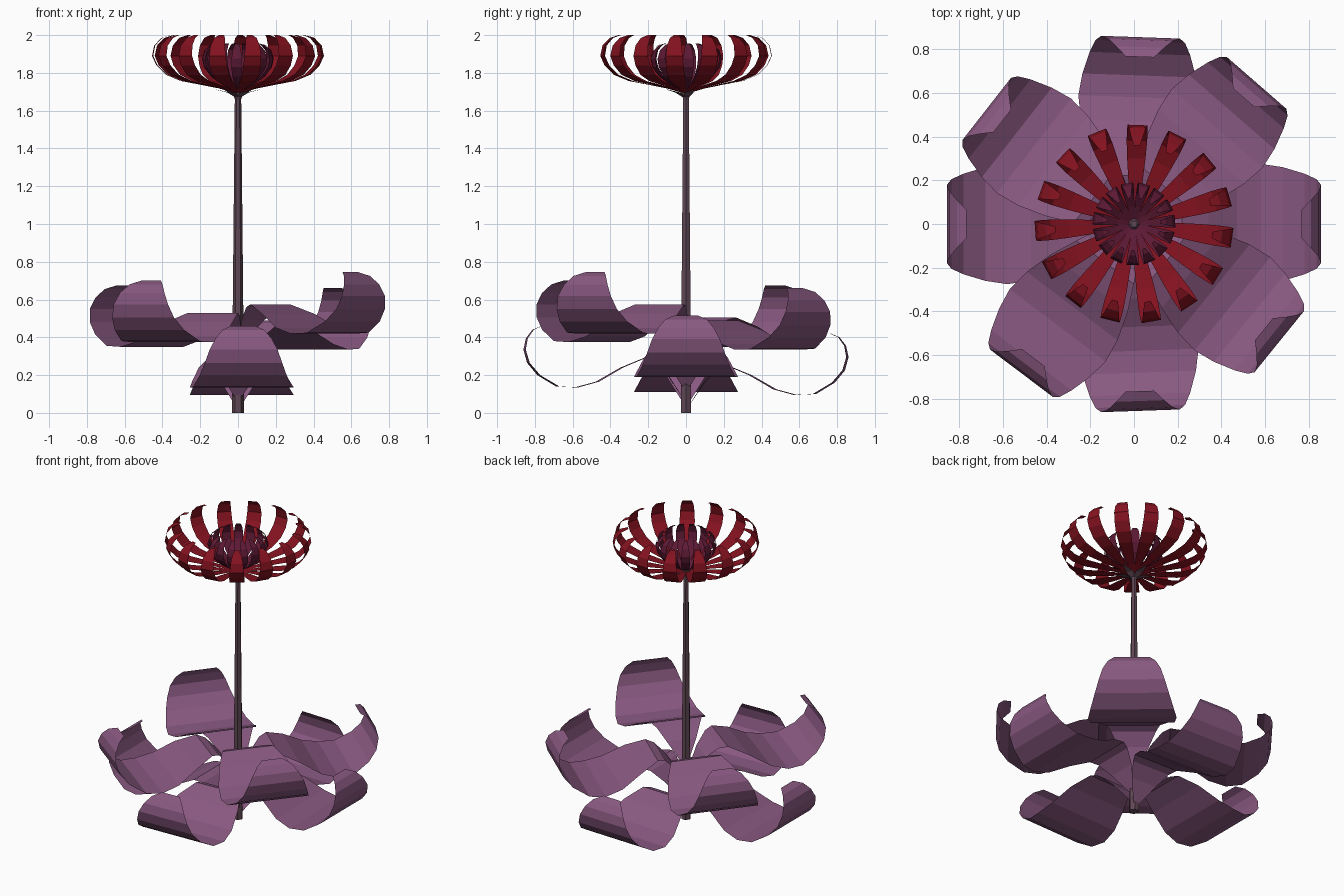
import bpy, bmesh
from math import sin, cos, radians

if "Cube" in bpy.data.objects:
    bpy.data.objects.remove(bpy.data.objects["Cube"])


def material(name, r, g, b):
    m = bpy.data.materials.new(name)
    m.diffuse_color = (r, g, b, 1)
    m.use_nodes = True
    m.node_tree.nodes["Principled BSDF"].inputs["Base Color"].default_value = m.diffuse_color
    return m


LEAF = material("leaf_purple", .25, .10, .22)
RED = material("petal_red", .23, .006, .014)
INNER = material("inner_crimson", .11, .010, .035)
STEM = material("stem_brown", .12, .065, .09)


def finish(name, bm, mat):
    me = bpy.data.meshes.new(name)
    bm.to_mesh(me)
    bm.free()
    me.materials.append(mat)
    ob = bpy.data.objects.new(name, me)
    bpy.context.collection.objects.link(ob)
    return ob


def add_blade(bm, profile, angle, dz=0.0):
    """Flat strip following (radius, height, half width), turned about z."""
    a = radians(angle)
    prev = None
    for r, z, w in profile:
        row = [bm.verts.new((r * cos(a) - s * w * sin(a),
                             r * sin(a) + s * w * cos(a), z + dz)) for s in (-1, 1)]
        if prev:
            bm.faces.new((prev[0], row[0], row[1], prev[1]))
        prev = row


def whorl(name, profile, count, start, mat):
    bm = bmesh.new()
    for i in range(count):
        add_blade(bm, profile, start + i * 360 / count)
    return finish(name, bm, mat)


# tapered stem
bm = bmesh.new()
rings = []
for z, r in ((0, .032), (.55, .028), (1.66, .017), (1.70, .03), (1.715, .015)):
    rings.append([bm.verts.new((r * cos(radians(60 * i)), r * sin(radians(60 * i)), z))
                  for i in range(6)])
for lo, hi in zip(rings, rings[1:]):
    for i in range(6):
        j = (i + 1) % 6
        bm.faces.new((lo[i], lo[j], hi[j], hi[i]))
bm.faces.new(rings[0][::-1])
bm.faces.new(rings[-1])
finish("stem", bm, STEM)

# broad curling leaves: (angle, height of the lowest fold)
leaf_profile = [(.02, -.05, .02), (.10, .07, .095), (.17, .14, .14), (.22, .155, .165),
                (.34, .105, .22), (.47, .03, .26), (.58, 0, .275), (.68, .005, .26),
                (.78, .065, .23), (.835, .13, .205), (.855, .20, .18),
                (.843, .26, .148), (.81, .305, .11), (.765, .325, .065)]
leaves = [(0, .19), (49, .335), (88, .095), (142, .35),
          (180, .11), (233, .375), (272, .135), (321, .42)]
for i, (angle, z) in enumerate(leaves):
    bm = bmesh.new()
    add_blade(bm, leaf_profile, angle, z)
    finish(f"leaf_{i + 1}", bm, LEAF)

# small pointed sepals under the bloom
whorl("sepals", [(.01, 1.67, .012), (.05, 1.695, .025), (.125, 1.712, .003)], 5, 90, STEM)

# outer petals
whorl("outer_petals",
      [(.02, 1.695, .008), (.10, 1.718, .02), (.20, 1.738, .033), (.30, 1.757, .042),
       (.38, 1.79, .047), (.43, 1.84, .047), (.453, 1.89, .045), (.442, 1.945, .039),
       (.405, 1.985, .029), (.36, 2.0, .014)], 15, 88, RED)

# inner petals
whorl("inner_petals",
      [(.015, 1.70, .005), (.08, 1.737, .016), (.14, 1.78, .025), (.178, 1.83, .029),
       (.188, 1.875, .028), (.175, 1.92, .022), (.145, 1.948, .014), (.12, 1.955, .007)],
      15, 76, INNER)
